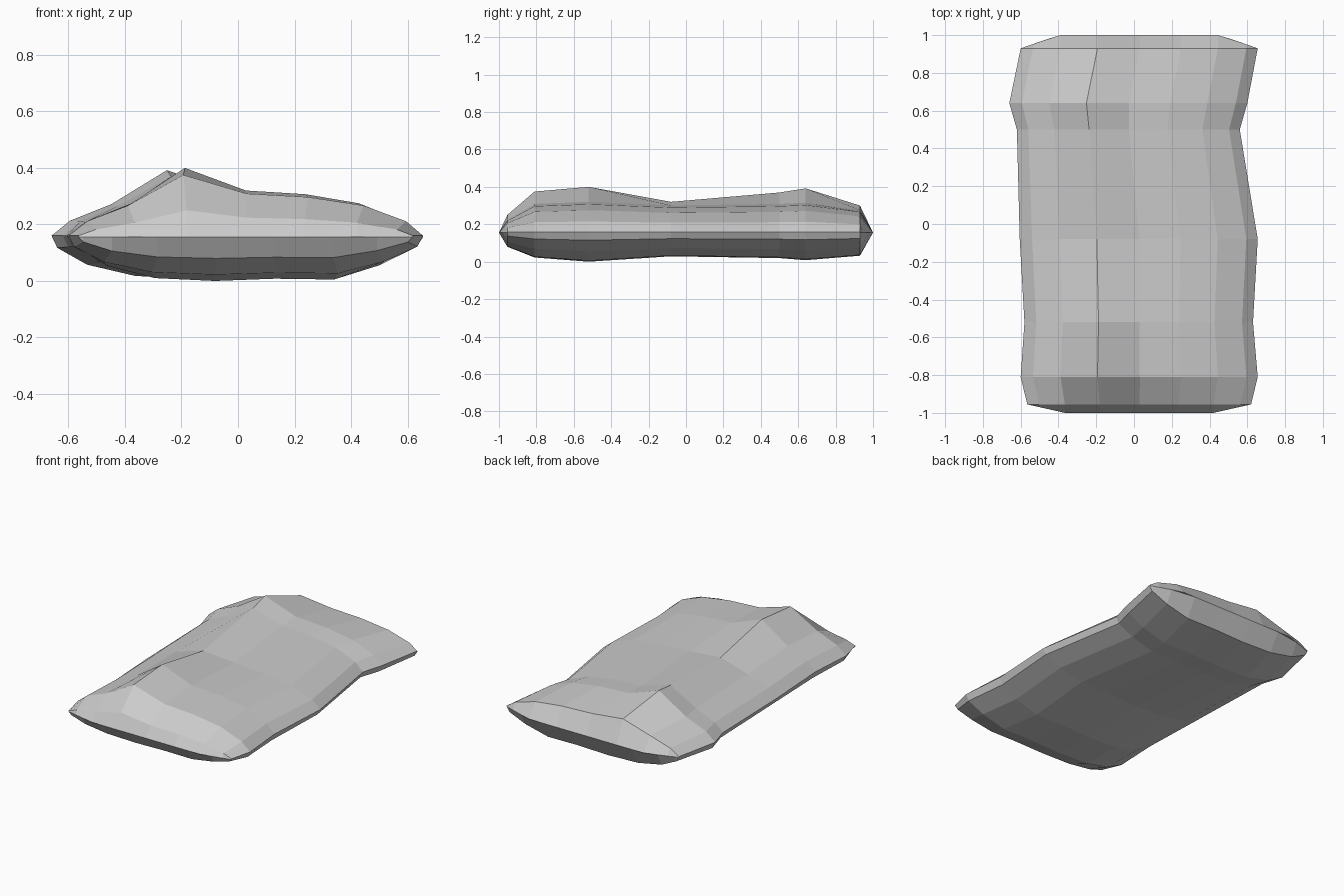
import bpy, bmesh

if "Cube" in bpy.data.objects:
    bpy.data.objects.remove(bpy.data.objects["Cube"])

MID = 0.165
# upper cross-section, left to right: x offset, height above the side seam
TOP = [(-0.56, 0.055), (-0.415, 0.115), (-0.22, 0.16), (0.003, 0.16),
       (0.22, 0.147), (0.415, 0.115), (0.565, 0.055)]
# lower cross-section, right to left: x offset, depth below the seam
LOW = [(0.605, 0.045), (0.49, 0.105), (0.325, 0.155), (0.11, 0.152),
       (-0.11, 0.16), (-0.33, 0.15), (-0.5, 0.108), (-0.605, 0.045)]
# stations: y, left x, right x, top scale, ridge height, bottom scale
ROWS = [(-0.955, -0.565, 0.62, 0.40, 0.255, 0.50),
        (-0.81, -0.60, 0.655, 0.93, 0.38, 0.86),
        (-0.52, -0.58, 0.63, 1.00, 0.405, 1.00),
        (-0.08, -0.605, 0.655, 0.88, 0.325, 0.82),
        (0.50, -0.62, 0.56, 0.93, 0.375, 0.88),
        (0.64, -0.66, 0.60, 0.97, 0.397, 0.95),
        (0.93, -0.60, 0.655, 0.72, 0.305, 0.80)]


def section(xl, xr, ts, ridge, bs):
    c, half = (xl + xr) / 2, (xr - xl) / 2
    s = half / 0.625
    pts = [(xl, MID)]
    for i, (x, h) in enumerate(TOP):
        pts.append((c + x * s, ridge if i == 2 else MID + h * ts))
    pts.append((xr, MID))
    pts += [(c + x * s, MID - d * bs) for x, d in LOW]
    return pts


bm = bmesh.new()
rings = []
for y, *args in ROWS:
    rings.append([bm.verts.new((x, y, z)) for x, z in section(*args)])


def seam(ring, y_end):
    """Flattened closing edge: the ring pinched to a line at the end."""
    xl, xr, y0 = ring[0].co.x, ring[8].co.x, ring[0].co.y
    out = []
    for v in ring:
        inner = min(v.co.x - xl, xr - v.co.x)
        t = min(1, max(0, inner / 0.2))
        out.append(bm.verts.new((v.co.x, y0 + (y_end - y0) * t, 0.16)))
    return out


# body loft plus pinched ends
rings = [seam(rings[0], -1.0)] + rings + [seam(rings[-1], 1.0)]
n = len(rings[0])
for a, b in zip(rings, rings[1:]):
    for i in range(n):
        j = (i + 1) % n
        bm.faces.new((a[i], a[j], b[j], b[i]))
bm.faces.new(rings[0])
bm.faces.new(rings[-1][::-1])
bmesh.ops.remove_doubles(bm, verts=bm.verts, dist=0.002)
bmesh.ops.recalc_face_normals(bm, faces=bm.faces)
zmin = min(v.co.z for v in bm.verts)
bmesh.ops.translate(bm, verts=bm.verts, vec=(0, 0, -zmin))

me = bpy.data.meshes.new("sack")
bm.to_mesh(me)
bm.free()
sack = bpy.data.objects.new("sack", me)
bpy.context.collection.objects.link(sack)
